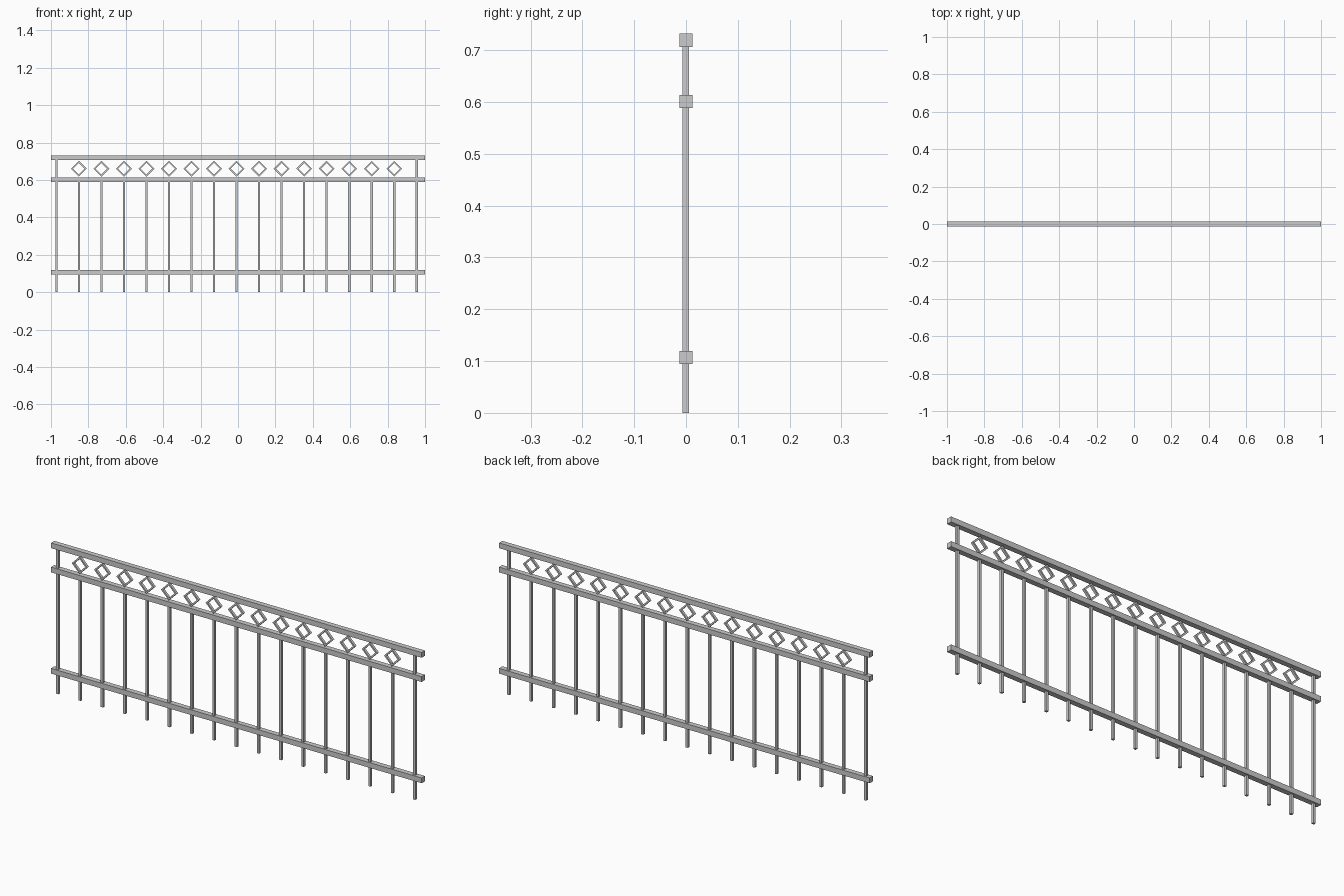
import bpy, bmesh
from math import pi, cos, sin

if "Cube" in bpy.data.objects:
    bpy.data.objects.remove(bpy.data.objects["Cube"])


def make(name, verts, faces):
    me = bpy.data.meshes.new(name)
    me.from_pydata(verts, [], faces)
    bm = bmesh.new()
    bm.from_mesh(me)
    bmesh.ops.recalc_face_normals(bm, faces=bm.faces)
    bm.to_mesh(me)
    bm.free()
    ob = bpy.data.objects.new(name, me)
    bpy.context.collection.objects.link(ob)
    return ob


def box(name, x0, x1, y0, y1, z0, z1):
    v = [(x, y, z) for x in (x0, x1) for y in (y0, y1) for z in (z0, z1)]
    f = [(0, 1, 3, 2), (4, 6, 7, 5), (0, 4, 5, 1), (2, 3, 7, 6), (0, 2, 6, 4), (1, 5, 7, 3)]
    return make(name, v, f)


def diamond(name, x, z, outer, inner, y0, y1):
    # four-sided ring: outer front, inner front, inner back, outer back
    v = [(x + r * cos(i * pi / 2), y, z + r * sin(i * pi / 2))
         for r, y in ((outer, y0), (inner, y0), (inner, y1), (outer, y1)) for i in range(4)]
    f = [(a * 4 + i, a * 4 + (i + 1) % 4, (a + 1) % 4 * 4 + (i + 1) % 4, (a + 1) % 4 * 4 + i)
         for a in range(4) for i in range(4)]
    return make(name, v, f)


# horizontal rails
R = 0.0128
for name, z in (("bottom_rail", 0.107), ("middle_rail", 0.601), ("top_rail", 0.719)):
    box(name, -1, 1, -R, R, z - R, z + R)

# vertical bars; the end ones reach the top rail, the others carry a diamond
N, FIRST, STEP, H = 17, -0.971, 0.1204, 0.006
for i in range(N):
    x = FIRST + i * STEP
    end = i in (0, N - 1)
    box("end_post" if end else "baluster", x - H, x + H, -0.0065, 0.0055, 0, 0.715 if end else 0.595)
    if not end:
        diamond("diamond_ornament", x, 0.66, 0.042, 0.031, -0.007, 0.0055)
